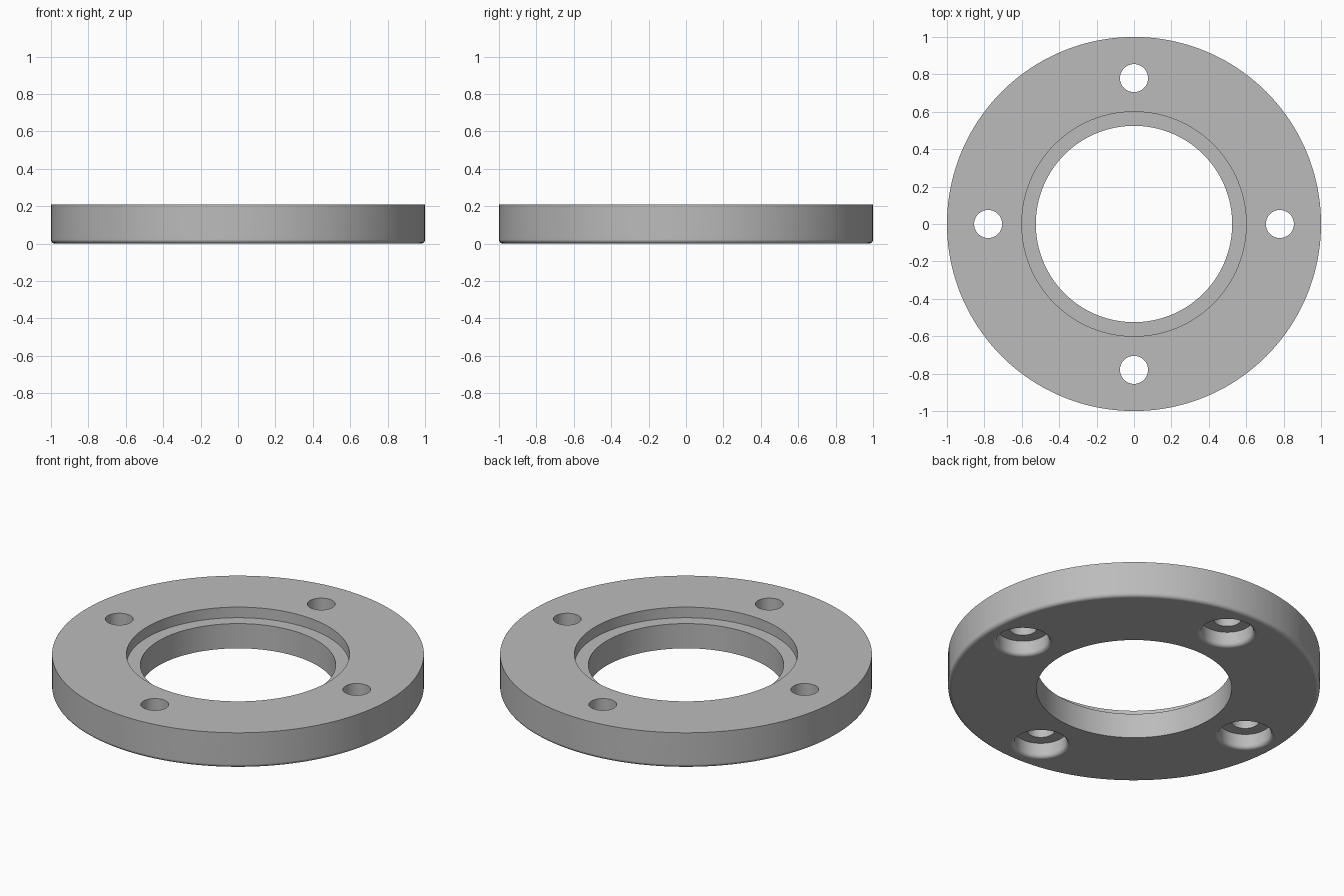
import bpy
import bmesh
from math import pi, sin, cos, radians

cube = bpy.data.objects.get("Cube")
if cube:
    bpy.data.objects.remove(cube, do_unlink=True)

HEIGHT = 0.21
FILLET = 0.022
BORE, RECESS, RECESS_DEPTH = 0.525, 0.6, 0.063
HOLE, COUNTERBORE, COUNTERBORE_DEPTH = 0.075, 0.14, 0.087
BOLT_CIRCLE = 0.78

grey = bpy.data.materials.new("plain_grey")
grey.use_nodes = True
colour = (0.5, 0.5, 0.5, 1)
grey.diffuse_color = colour
grey.node_tree.nodes["Principled BSDF"].inputs["Base Color"].default_value = colour


def lathe(name, profile, steps, closed):
    """Revolve an (r, z) profile around z into a solid."""
    bm = bmesh.new()
    verts = [bm.verts.new((r, 0, z)) for r, z in profile]
    edges = [bm.edges.new(pair) for pair in zip(verts, verts[1:])]
    if closed:
        edges.append(bm.edges.new((verts[-1], verts[0])))
    bmesh.ops.spin(bm, geom=verts + edges, cent=(0, 0, 0), axis=(0, 0, 1),
                   angle=2 * pi, steps=steps, use_merge=False)
    bmesh.ops.remove_doubles(bm, verts=bm.verts, dist=1e-5)
    bmesh.ops.recalc_face_normals(bm, faces=bm.faces)
    mesh = bpy.data.meshes.new(name)
    bm.to_mesh(mesh)
    bm.free()
    mesh.materials.append(grey)
    obj = bpy.data.objects.new(name, mesh)
    bpy.context.collection.objects.link(obj)
    return obj


def arc(r, z, start, end, count=6):
    """Fillet points around centre (r, z), angles in degrees."""
    angles = [radians(start + (end - start) * i / count) for i in range(count + 1)]
    return [(r + FILLET * cos(a), z + FILLET * sin(a)) for a in angles]


# Ring with a rounded lower rim and a stepped recess in the top
ring = lathe("flange_ring",
             [(BORE, 0)] + arc(1 - FILLET, FILLET, -90, 0) +
             [(1, HEIGHT), (RECESS, HEIGHT), (RECESS, HEIGHT - RECESS_DEPTH),
              (BORE, HEIGHT - RECESS_DEPTH)], 160, True)

# Bolt hole cutter: flared counterbore below, narrow hole above
mouth = COUNTERBORE + FILLET
cutter_profile = ([(0, -0.1), (mouth, -0.1)] + arc(mouth, FILLET, 270, 180) +
                  [(COUNTERBORE, COUNTERBORE_DEPTH), (HOLE, COUNTERBORE_DEPTH),
                   (HOLE, HEIGHT + 0.1), (0, HEIGHT + 0.1)])

for i in range(4):
    cutter = lathe("bolt_hole_cutter", cutter_profile, 64, False)
    cutter.location = (BOLT_CIRCLE * cos(i * pi / 2), BOLT_CIRCLE * sin(i * pi / 2), 0)
    cutter.hide_render = True
    cut = ring.modifiers.new("bolt_hole", "BOOLEAN")
    cut.operation = "DIFFERENCE"
    cut.solver = "EXACT"
    cut.object = cutter
    bpy.context.view_layer.objects.active = ring
    bpy.context.view_layer.update()
    bpy.ops.object.modifier_apply(modifier=cut.name)
    bpy.data.objects.remove(cutter, do_unlink=True)

# Smooth round walls, crisp machined edges
bpy.ops.object.select_all(action="DESELECT")
ring.select_set(True)
bpy.ops.object.shade_smooth_by_angle(angle=radians(30))
weighted = ring.modifiers.new("even_shading", "WEIGHTED_NORMAL")
weighted.keep_sharp = True
